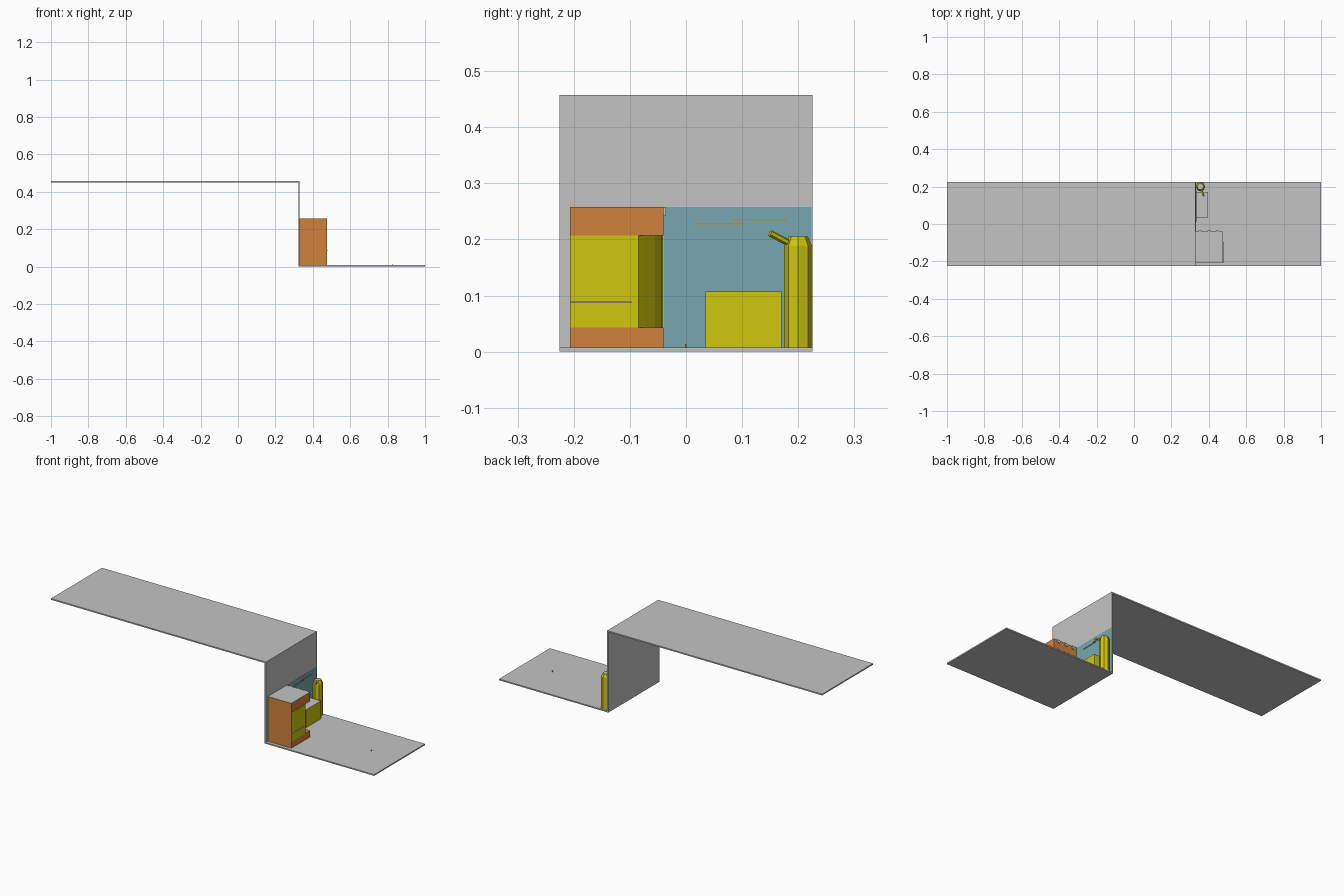
import bpy, bmesh, math
from mathutils import Vector

if "Cube" in bpy.data.objects:
    bpy.data.objects.remove(bpy.data.objects["Cube"])


def material(name, rgb):
    m = bpy.data.materials.new(name)
    m.diffuse_color = (*rgb, 1)
    m.use_nodes = True
    m.node_tree.nodes["Principled BSDF"].inputs["Base Color"].default_value = m.diffuse_color
    return m


GREY = material("light grey", (0.55, 0.55, 0.55))
ORANGE = material("orange", (0.63, 0.225, 0.045))
YELLOW = material("yellow", (0.63, 0.57, 0.004))
TEAL = material("teal", (0.185, 0.39, 0.435))


def finish(name, bm, mat, top=None):
    """Make the object; upward faces take the optional top material."""
    bmesh.ops.recalc_face_normals(bm, faces=bm.faces)
    me = bpy.data.meshes.new(name)
    me.materials.append(mat)
    if top:
        me.materials.append(top)
        for f in bm.faces:
            f.material_index = int(f.normal.z > 0.9)
    bm.to_mesh(me)
    bm.free()
    ob = bpy.data.objects.new(name, me)
    bpy.context.collection.objects.link(ob)
    return ob


def box(name, x, y, z, mat, top=None):
    bm = bmesh.new()
    bmesh.ops.create_cube(bm, size=1)
    for v in bm.verts:
        v.co = [r[0] if c < 0 else r[1] for c, r in zip(v.co, (x, y, z))]
    return finish(name, bm, mat, top)


def extrude(name, points, z0, z1, mat, top=None):
    """Plan outline in x and y raised from z0 to z1."""
    bm = bmesh.new()
    face = bm.faces.new([bm.verts.new((x, y, z0)) for x, y in points])
    ext = bmesh.ops.extrude_face_region(bm, geom=[face])["geom"]
    for v in ext:
        if isinstance(v, bmesh.types.BMVert):
            v.co.z = z1
    return finish(name, bm, mat, top)


# Stepped ground: upper deck, drop wall, lower floor (one profile along y)
T = 0.007
profile = [(-1, 0.457), (0.33, 0.457), (0.33, T), (1, T), (1, 0),
           (0.33 - T, 0), (0.33 - T, 0.457 - T), (-1, 0.457 - T)]
bm = bmesh.new()
face = bm.faces.new([bm.verts.new((x, -0.225, z)) for x, z in profile])
ext = bmesh.ops.extrude_face_region(bm, geom=[face])["geom"]
bmesh.ops.translate(bm, vec=(0, 0.45, 0),
                    verts=[v for v in ext if isinstance(v, bmesh.types.BMVert)])
finish("stepped_ground", bm, GREY)

# Painted wall panel with two thin stripes
box("wall_panel", (0.329, 0.331), (-0.04, 0.224), (T, 0.258), TEAL)
box("wall_stripe_low", (0.33, 0.333), (0.012, 0.107), (0.2265, 0.2295), ORANGE)
box("wall_stripe_high", (0.33, 0.333), (0.085, 0.18), (0.2335, 0.2365), ORANGE)

# Tall cabinet: orange base and top block around a yellow rounded middle
box("cabinet_base", (0.33, 0.475), (-0.207, -0.04), (T, 0.043), ORANGE)
box("cabinet_top", (0.33, 0.475), (-0.207, -0.04), (0.207, 0.258), ORANGE, GREY)
box("cabinet_side", (0.33, 0.475), (-0.207, -0.203), (0.043, 0.207), ORANGE)
extrude("cabinet_middle",
        [(0.33, -0.203), (0.476, -0.203), (0.476, -0.085), (0.46, -0.073),
         (0.435, -0.055), (0.395, -0.043), (0.33, -0.041)], 0.043, 0.207, YELLOW)
box("cabinet_front_skin", (0.475, 0.477), (-0.207, -0.09), (0.043, 0.207), YELLOW)
box("cabinet_rail", (0.476, 0.48), (-0.207, -0.097), (0.0865, 0.0895), GREY)
for i, x in enumerate((0.353, 0.4, 0.447)):
    box(f"cabinet_hook_{i + 1}", (x - 0.008, x + 0.008), (-0.04, -0.036),
        (0.242, 0.258), GREY)

# Low box
box("low_box", (0.33, 0.395), (0.035, 0.17), (T, 0.107), YELLOW, GREY)

# Eight-sided post with tapered cap
bm = bmesh.new()
rings = []
for r, z in ((0.025, T), (0.025, 0.188), (0.017, 0.205)):
    rings.append([bm.verts.new((0.355 + r * math.cos(k * math.pi / 4),
                                0.2 + r * math.sin(k * math.pi / 4), z))
                  for k in range(8)])
for a, b in zip(rings, rings[1:]):
    for k in range(8):
        bm.faces.new((a[k], a[(k + 1) % 8], b[(k + 1) % 8], b[k]))
bm.faces.new(rings[0])
bm.faces.new(rings[-1])
finish("post", bm, YELLOW, GREY)

# Spout leaning out of the post
a, b = Vector((0.357, 0.188, 0.191)), Vector((0.373, 0.15, 0.211))
bm = bmesh.new()
bmesh.ops.create_cone(bm, cap_ends=True, segments=6, radius1=0.006, radius2=0.006,
                      depth=(b - a).length)
rot = (b - a).to_track_quat('Z', 'Y').to_matrix().to_4x4()
bm.transform(rot)
bmesh.ops.translate(bm, vec=(a + b) / 2, verts=bm.verts)
finish("spout", bm, YELLOW)

# Small peg on the floor
box("floor_peg", (0.826, 0.830), (-0.002, 0.001), (T, 0.014), ORANGE)
